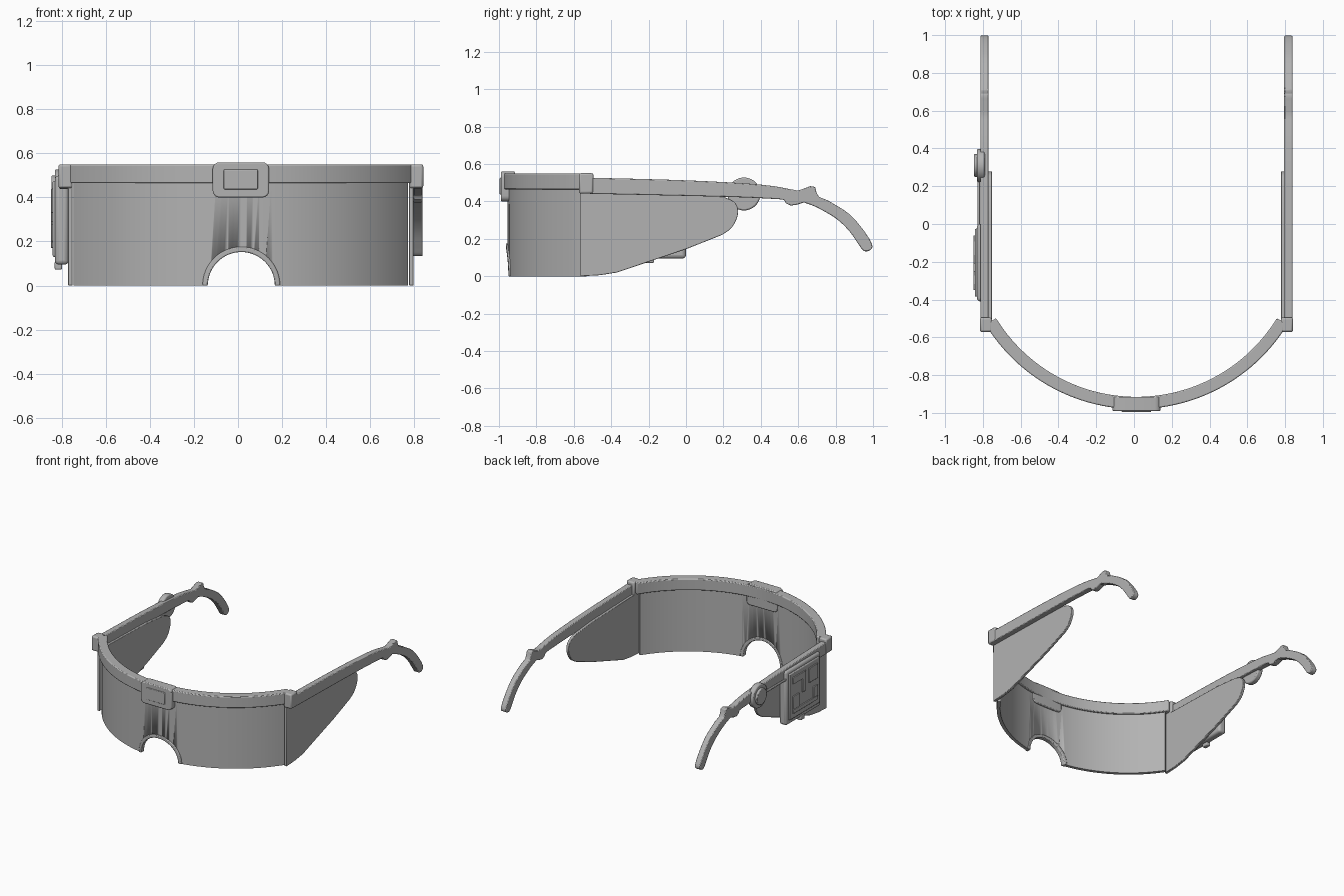
import bpy, bmesh, math
from mathutils import Vector

cube = bpy.data.objects.get("Cube")
if cube:
    bpy.data.objects.remove(cube, do_unlink=True)

CX = 0.013       # middle of the frame
CY = -0.043      # centre of the brow curve

grey = bpy.data.materials.new("plain grey")
grey.use_nodes = True
GREY = (0.45, 0.45, 0.45, 1)
grey.diffuse_color = GREY
grey.node_tree.nodes["Principled BSDF"].inputs["Base Color"].default_value = GREY


def finish(name, bm, bevel=0.0, segments=2):
    bmesh.ops.recalc_face_normals(bm, faces=bm.faces)
    mesh = bpy.data.meshes.new(name)
    bm.to_mesh(mesh)
    bm.free()
    mesh.materials.append(grey)
    obj = bpy.data.objects.new(name, mesh)
    bpy.context.collection.objects.link(obj)
    if bevel:
        mod = obj.modifiers.new("bevel", "BEVEL")
        mod.width, mod.segments = bevel, segments
        mod.limit_method, mod.angle_limit = "ANGLE", math.radians(40)
    bpy.ops.object.select_all(action="DESELECT")
    obj.select_set(True)
    bpy.context.view_layer.objects.active = obj
    bpy.ops.object.shade_smooth_by_angle(angle=math.radians(35))
    return obj


def box(name, x, y, z, bevel=0.0, segments=2):
    bm = bmesh.new()
    bmesh.ops.create_cube(bm, size=1)
    for v in bm.verts:
        v.co = [lo + (c + 0.5) * (hi - lo) for c, (lo, hi) in zip(v.co, (x, y, z))]
    return finish(name, bm, bevel, segments)


def extrude(name, points, axis, lo, hi, bevel=0.0):
    """Extrude an outline: axis x takes (y, z), axis y takes (x, z)."""
    bm = bmesh.new()
    place = (lambda a, b: (lo, a, b)) if axis == "x" else (lambda a, b: (a, lo, b))
    face = bm.faces.new([bm.verts.new(place(a, b)) for a, b in points])
    new = bmesh.ops.extrude_face_region(bm, geom=[face])["geom"]
    shift = Vector((hi - lo, 0, 0) if axis == "x" else (0, hi - lo, 0))
    bmesh.ops.translate(bm, vec=shift, verts=[g for g in new if isinstance(g, bmesh.types.BMVert)])
    return finish(name, bm, bevel)


def sweep(name, rings, closed=False, bevel=0.0):
    """Skin a row of cross-sections with capped ends."""
    bm = bmesh.new()
    rows = [[bm.verts.new(p) for p in ring] for ring in rings]
    for a, b in zip(rows, rows[1:]):
        for i in range(len(a)):
            j = (i + 1) % len(a)
            bm.faces.new((a[i], a[j], b[j], b[i]))
    bm.faces.new(rows[0])
    bm.faces.new(rows[-1])
    return finish(name, bm, bevel)


def arc_wall(name, inner, outer, z0, z1, half_angle, bevel=0.0, steps=64):
    rings = []
    for i in range(steps + 1):
        t = math.radians(half_angle) * (2 * i / steps - 1)
        rings.append([(CX + r * math.sin(t), CY - r * math.cos(t), z)
                      for r, z in ((inner, z0), (outer, z0), (outer, z1), (inner, z1))])
    return sweep(name, rings, bevel=bevel)


def circle(cx, cz, r, n=32):
    return [(cx + r * math.cos(math.tau * i / n), cz + r * math.sin(math.tau * i / n))
            for i in range(n)]


def smooth_path(points, steps=4):
    """Catmull-Rom curve through a few points."""
    pts = [Vector(p) for p in points]
    pts = [2 * pts[0] - pts[1]] + pts + [2 * pts[-1] - pts[-2]]
    out = []
    for a, b, c, d in zip(pts, pts[1:], pts[2:], pts[3:]):
        for i in range(steps):
            t = i / steps
            out.append(0.5 * (2 * b + (c - a) * t + (2 * a - 5 * b + 4 * c - d) * t * t
                              + (3 * b - a - 3 * c + d) * t ** 3))
    return [tuple(p) for p in out + [pts[-2]]]


# Curved brow bar and lens with nose cut-out
arc_wall("brow_bar", 0.872, 0.937, 0.465, 0.55, 58.5, bevel=0.006)
lens = arc_wall("lens", 0.888, 0.912, 0.0, 0.48, 56.5)
cutter = extrude("nose_cutter", circle(CX + 0.002, 0, 0.158, 48), "y", -1.1, -0.7)
cutter.hide_render = True
cutter.hide_set(True)
cut = lens.modifiers.new("nose_cut", "BOOLEAN")
cut.object, cut.operation, cut.solver = cutter, "DIFFERENCE", "EXACT"

# Rim around the nose cut-out
rings = []
for i in range(33):
    a = math.pi * i / 32
    ring = []
    for rad, wall in ((0.152, 0.884), (0.176, 0.884), (0.176, 0.92), (0.152, 0.92)):
        dx = 0.002 + rad * math.cos(a)
        ring.append((CX + dx, CY - math.sqrt(wall ** 2 - dx ** 2), rad * math.sin(a)))
    rings.append(ring)
sweep("nose_rim", rings, bevel=0.005)

# Centre module on the brow, with a raised plate
extrude_y = (-0.99, -0.915)
module = [(CX + 0.128 * sx + ox * 0.03, 0.48 + 0.08 * sz + oz * 0.03)
          for sx, sz, ends in ((1, 1, ((-1, 0), (0, -1))), (1, -1, ((0, 1), (-1, 0))),
                               (-1, -1, ((1, 0), (0, 1))), (-1, 1, ((0, -1), (1, 0))))
          for t in range(5)
          for ox, oz in [(-sx * (1 - math.cos(math.pi / 2 * (t / 4 if sx * sz < 0 else 1 - t / 4))),
                          -sz * (1 - math.sin(math.pi / 2 * (t / 4 if sx * sz < 0 else 1 - t / 4))))]]
extrude("centre_module", module, "y", *extrude_y, bevel=0.006)
box("centre_plate", (-0.065, 0.09), (-0.996, -0.985), (0.437, 0.527), 0.004)

# Side outlines in (y, z)
SHIELD = ([(-0.565, 0.0), (-0.46, 0.006), (-0.37, 0.02), (0.0, 0.145)]
          + smooth_path([(0.19, 0.22), (0.24, 0.255), (0.272, 0.31), (0.278, 0.36), (0.255, 0.4), (0.2, 0.425)])
          + [(0.0, 0.445), (-0.565, 0.46)])
TEMPLE = (smooth_path([(-0.55, 0.528), (0.0, 0.513), (0.4, 0.49), (0.6, 0.458)])
          + [(0.665, 0.482), (0.69, 0.478), (0.697, 0.45), (0.71, 0.425)]
          + smooth_path([(0.76, 0.405), (0.87, 0.335), (0.95, 0.245), (0.995, 0.17), (0.985, 0.14),
                         (0.95, 0.136), (0.92, 0.175), (0.87, 0.245), (0.8, 0.31), (0.7, 0.368), (0.63, 0.395)])
          + [(0.595, 0.383), (0.56, 0.378), (0.535, 0.39), (0.525, 0.408)]
          + smooth_path([(0.5, 0.412), (0.3, 0.422), (0.0, 0.43), (-0.55, 0.442)]))

# Side shields, temples and hinge blocks on both sides
for side, s in (("left", 1), ("right", -1)):
    def span(a, b):
        return sorted((CX + s * a, CX + s * b))
    extrude(side + "_shield", SHIELD, "x", *span(0.765, 0.785), bevel=0.003)
    extrude(side + "_temple", TEMPLE, "x", *span(0.782, 0.826), bevel=0.005)
    box(side + "_hinge", span(0.765, 0.829), (-0.572, -0.495), (0.442, 0.551), 0.01)
    box(side + "_hinge_stop", span(0.782, 0.8), (-0.5, -0.45), (0.45, 0.52), 0.004)

# Electronics pack on the right shield
box("pack_body", (-0.832, -0.77), (-0.41, 0.0), (0.095, 0.5), 0.018, 3)
box("pack_cover", (-0.842, -0.825), (-0.385, -0.025), (0.13, 0.475), 0.006)
for i, (y0, y1, z0, z1) in enumerate([(-0.21, -0.06, 0.39, 0.44), (-0.21, -0.17, 0.29, 0.42),
                                      (-0.35, -0.25, 0.33, 0.44), (-0.35, -0.06, 0.17, 0.2),
                                      (-0.13, -0.06, 0.2, 0.3), (-0.35, -0.3, 0.2, 0.28)]):
    box("pack_ridge_%d" % i, (-0.85, -0.835), (y0, y1), (z0, z1), 0.003)
box("pack_button", (-0.833, -0.8), (-0.22, -0.17), (0.072, 0.11), 0.006)

# Round earpiece and its cable
extrude("earpiece_base", circle(0.31, 0.44, 0.088, 40), "x", -0.832, -0.79, bevel=0.008)
extrude("earpiece_cap", circle(0.31, 0.44, 0.06, 40), "x", -0.848, -0.82, bevel=0.006)
box("earpiece_cable", (-0.828, -0.815), (-0.02, 0.24), (0.432, 0.446), 0.004)
